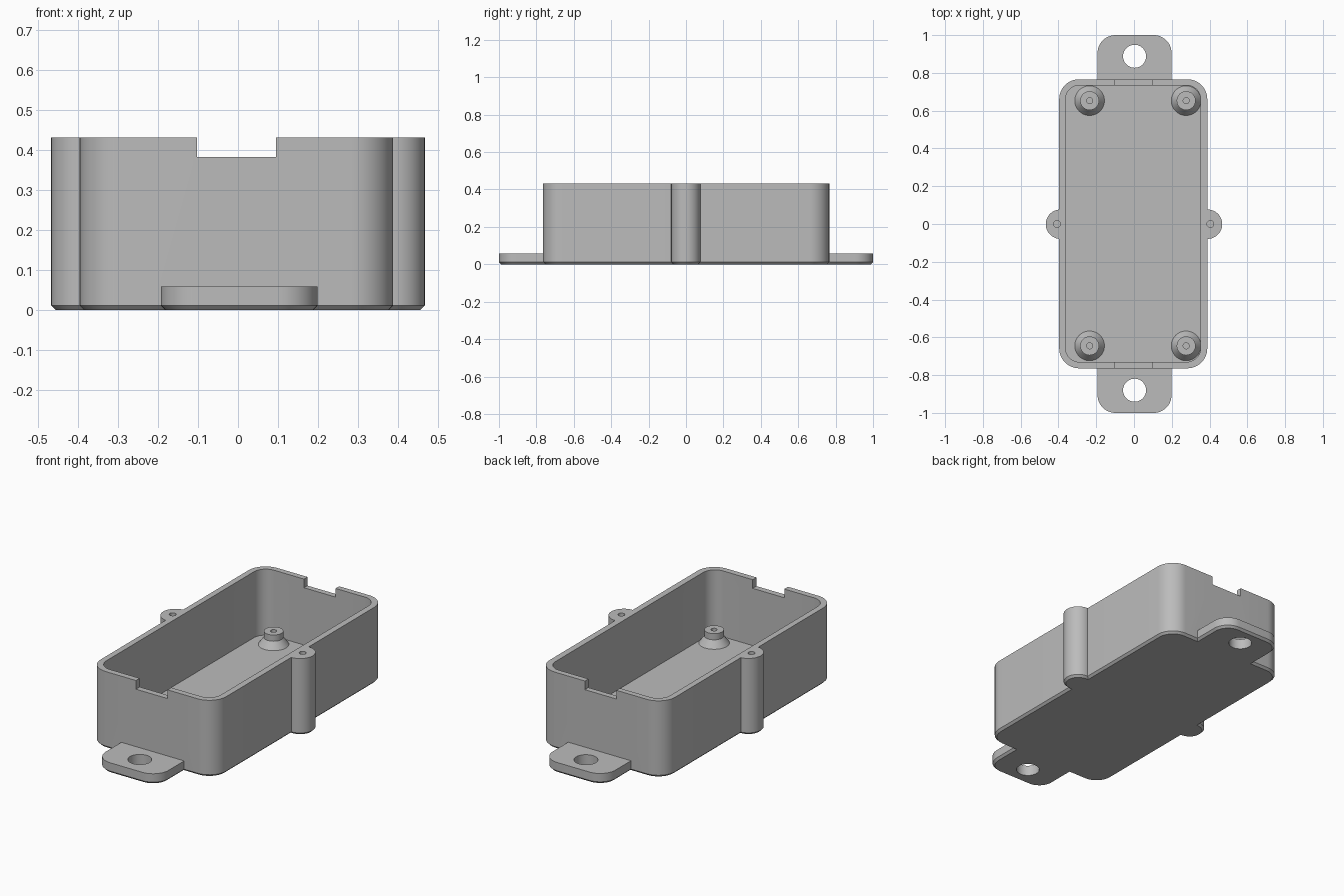
import bpy, bmesh
from math import cos, sin, pi, radians

if "Cube" in bpy.data.objects:
    bpy.data.objects.remove(bpy.data.objects["Cube"])

grey = bpy.data.materials.new("grey plastic")
grey.use_nodes = True
COLOUR = (0.5, 0.5, 0.5, 1)
grey.diffuse_color = COLOUR
grey.node_tree.nodes["Principled BSDF"].inputs["Base Color"].default_value = COLOUR

HEIGHT, FLOOR, CHAMFER = 0.432, 0.06, 0.012
MID = -0.004  # slight sideways offset of the tray


def circle(x, y, r, n=48):
    return [(x + r * cos(2 * pi * i / n), y + r * sin(2 * pi * i / n)) for i in range(n)]


def rounded(x, y, w, d, r, n=12):
    """Rounded rectangle outline centred on x, y."""
    pts = []
    for k, (sx, sy) in enumerate([(1, 1), (-1, 1), (-1, -1), (1, -1)]):
        for i in range(n + 1):
            a = pi / 2 * (k + i / n)
            pts.append((x + sx * (w / 2 - r) + r * cos(a), y + sy * (d / 2 - r) + r * sin(a)))
    return pts


def loft(name, rings):
    """Closed solid through a list of (outline, z) rings."""
    bm = bmesh.new()
    loops = [[bm.verts.new((x, y, z)) for x, y in pts] for pts, z in rings]
    n = len(loops[0])
    for a, b in zip(loops, loops[1:]):
        for i in range(n):
            j = (i + 1) % n
            bm.faces.new((a[i], a[j], b[j], b[i]))
    bm.faces.new(loops[0][::-1])
    bm.faces.new(loops[-1])
    bmesh.ops.recalc_face_normals(bm, faces=bm.faces)
    mesh = bpy.data.meshes.new(name)
    bm.to_mesh(mesh)
    bm.free()
    mesh.materials.append(grey)
    obj = bpy.data.objects.new(name, mesh)
    bpy.context.collection.objects.link(obj)
    return obj


def slab(name, x, y, w, d, r, top):
    """Rounded block with a chamfered bottom edge."""
    c = CHAMFER
    full = rounded(x, y, w, d, r)
    return loft(name, [(rounded(x, y, w - 2 * c, d - 2 * c, r - c), 0), (full, c), (full, top)])


def activate(obj):
    bpy.ops.object.select_all(action="DESELECT")
    obj.select_set(True)
    bpy.context.view_layer.objects.active = obj


def combine(target, tool, operation):
    mod = target.modifiers.new("combine", "BOOLEAN")
    mod.operation, mod.solver, mod.object = operation, "EXACT", tool
    activate(target)
    bpy.ops.object.modifier_apply(modifier=mod.name)
    bpy.data.objects.remove(tool)


# Outer shell with side ears and end tabs
tray = slab("tray", MID, 0.001, 0.784, 1.53, 0.105, HEIGHT)
for s in (-1, 1):
    x = s * 0.389
    ear = loft("ear", [(circle(x, -0.001, 0.078 - CHAMFER), 0), (circle(x, -0.001, 0.078), CHAMFER),
                       (circle(x, -0.001, 0.078), HEIGHT)])
    combine(tray, ear, "UNION")
    combine(tray, slab("tab", 0.003, s * 0.8, 0.392, 0.4, 0.095, FLOOR - 0.001), "UNION")

# Hollow interior and the notches in both end walls
cavity = rounded(MID - 0.001, 0.002, 0.716, 1.465, 0.075)
combine(tray, loft("cavity", [(cavity, FLOOR), (cavity, 0.6)]), "DIFFERENCE")
notch = [(-0.102, -0.9), (0.095, -0.9), (0.095, 0.9), (-0.102, 0.9)]
combine(tray, loft("notch", [(notch, 0.383), (notch, 0.6)]), "DIFFERENCE")

# Mounting holes in the tabs, blind screw holes in the ears
for s in (-1, 1):
    hole = circle(0.003, 0.004 + s * 0.884, 0.061)
    combine(tray, loft("tab_hole", [(hole, -0.1), (hole, 0.2)]), "DIFFERENCE")
    pilot = circle(s * 0.406 - 0.002, 0.0, 0.018, 24)
    combine(tray, loft("ear_hole", [(pilot, 0.2), (pilot, 0.6)]), "DIFFERENCE")

# Standoffs with flared feet and pilot holes
PROFILE = [(0.08, FLOOR - 0.002), (0.05, 0.1), (0.05, 0.135), (0.016, 0.135), (0.016, 0.07)]
parts = [tray]
for x, side in ((-0.235, "right"), (0.276, "left")):
    for y, end in ((-0.645, "front"), (0.653, "back")):
        parts.append(loft(f"standoff_{end}_{side}", [(circle(x, y, r), z) for r, z in PROFILE]))

for part in parts:
    activate(part)
    bpy.ops.object.shade_smooth_by_angle(angle=radians(30))
